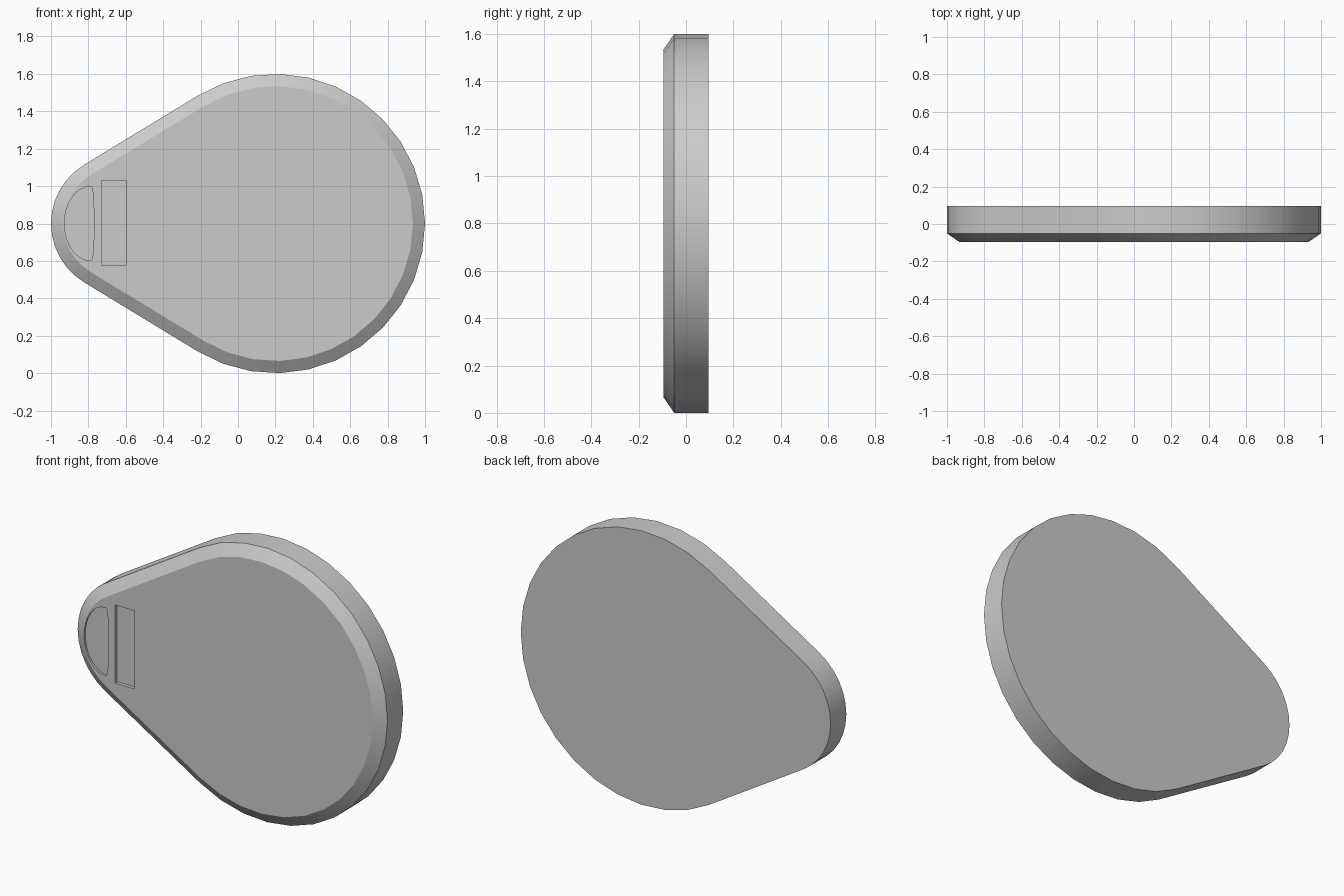
import bpy, bmesh
from math import sin, cos, pi, asin

if "Cube" in bpy.data.objects:
    bpy.data.objects.remove(bpy.data.objects["Cube"])

ZC = 0.8            # height of the axis of symmetry
BIG_X, BIG_R = 0.2, 0.8
TIP_X, TIP_R = -0.633, 0.367
Y_BACK, Y_EDGE, Y_FRONT = 0.095, -0.05, -0.095


def teardrop(inset, n_big=22, n_tip=12):
    """Outline in x, z: two arcs joined by tangent lines."""
    a = pi / 2 + asin((BIG_R - TIP_R) / (BIG_X - TIP_X))
    pts = []
    for i in range(n_big + 1):
        t = -a + 2 * a * i / n_big
        pts.append((BIG_X + (BIG_R - inset) * cos(t), ZC + (BIG_R - inset) * sin(t)))
    for i in range(n_tip + 1):
        t = a + 2 * (pi - a) * i / n_tip
        pts.append((TIP_X + (TIP_R - inset) * cos(t), ZC + (TIP_R - inset) * sin(t)))
    return pts


def loft(name, layers):
    """Solid through a list of (y, outline) layers with equal point counts."""
    bm = bmesh.new()
    rings = [[bm.verts.new((x, y, z)) for x, z in pts] for y, pts in layers]
    n = len(rings[0])
    for r0, r1 in zip(rings, rings[1:]):
        for i in range(n):
            j = (i + 1) % n
            bm.faces.new((r0[i], r0[j], r1[j], r1[i]))
    bm.faces.new(rings[0])
    bm.faces.new(rings[-1])
    bmesh.ops.recalc_face_normals(bm, faces=bm.faces)
    mesh = bpy.data.meshes.new(name)
    bm.to_mesh(mesh)
    bm.free()
    obj = bpy.data.objects.new(name, mesh)
    bpy.context.collection.objects.link(obj)
    return obj


# Body with a chamfered front rim
body = loft("body", [(Y_BACK, teardrop(0)), (Y_EDGE, teardrop(0)), (Y_FRONT, teardrop(0.065))])

# Rectangular slot
slot = [(-0.727, 0.575), (-0.6, 0.575), (-0.6, 1.03), (-0.727, 1.03)]

# D-shaped thumb recess: round to the left, nearly straight to the right
thumb = []
for i in range(32):
    t = 2 * pi * i / 32
    c, s = cos(t), sin(t)
    x = -0.79 + (0.02 * c ** 0.6 if c > 1e-6 else 0.138 * c)
    thumb.append((x, ZC + 0.198 * s))

# Cut both shallow recesses into the front
cutters = []
for name, pts, depth in (("slot_cutter", slot, 0.02), ("thumb_cutter", thumb, 0.012)):
    cutter = loft(name, [(Y_FRONT - 0.05, pts), (Y_FRONT + depth, pts)])
    mod = body.modifiers.new(name, 'BOOLEAN')
    mod.operation = 'DIFFERENCE'
    mod.solver = 'EXACT'
    mod.object = cutter
    cutters.append(cutter)

bpy.context.view_layer.objects.active = body
body.select_set(True)
for mod in list(body.modifiers):
    bpy.ops.object.modifier_apply(modifier=mod.name)
for cutter in cutters:
    bpy.data.objects.remove(cutter)
bpy.ops.object.shade_smooth_by_angle(angle=0.5)
